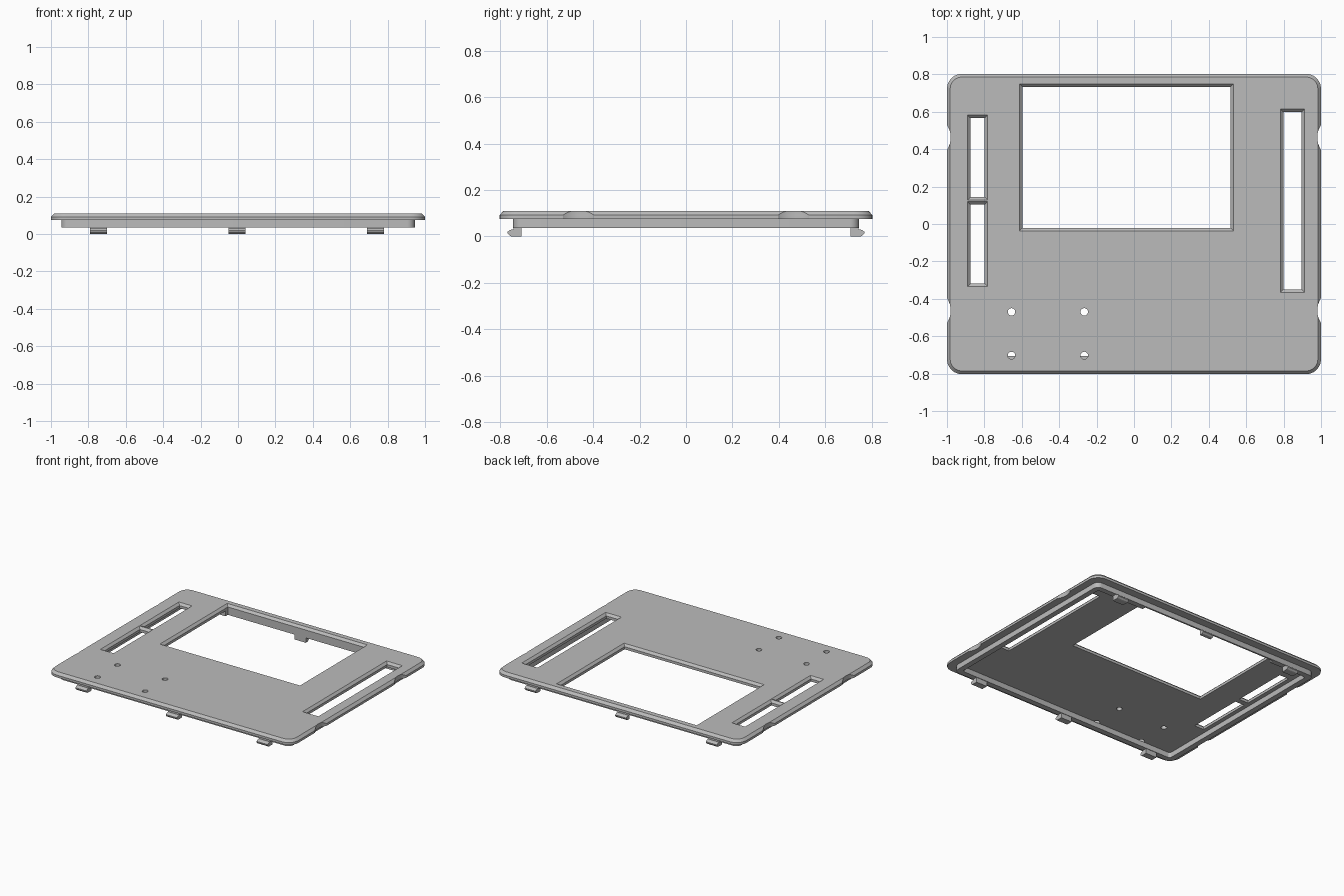
import bpy, bmesh
from math import cos, sin, pi

if "Cube" in bpy.data.objects:
    bpy.data.objects.remove(bpy.data.objects["Cube"], do_unlink=True)

grey = bpy.data.materials.new("plain grey")
grey.use_nodes = True
colour = (0.5, 0.5, 0.5, 1)
grey.diffuse_color = colour
grey.node_tree.nodes["Principled BSDF"].inputs["Base Color"].default_value = colour

TOP, EDGE, FLANGE, RIM = 0.11, 0.092, 0.075, 0.036


def outline(x0, x1, y0, y1, radius=0, steps=6):
    """Counter-clockwise rectangle with optional rounded corners."""
    if not radius:
        return [(x0, y0), (x1, y0), (x1, y1), (x0, y1)]
    corners = [(x1, y1), (x0, y1), (x0, y0), (x1, y0)]
    points = []
    for i, (x, y) in enumerate(corners):
        cx = x - radius if x == x1 else x + radius
        cy = y - radius if y == y1 else y + radius
        for s in range(steps + 1):
            a = (i + s / steps) * pi / 2
            points.append((cx + radius * cos(a), cy + radius * sin(a)))
    return points


def circle(x, y, radius, sides):
    return [(x + radius * cos(2 * pi * i / sides), y + radius * sin(2 * pi * i / sides))
            for i in range(sides)]


def loft(name, sections):
    """Closed solid through a list of (outline, height) sections."""
    bm = bmesh.new()
    rings = [[bm.verts.new((x, y, z)) for x, y in pts] for pts, z in sections]
    for a, b in zip(rings, rings[1:]):
        n = len(a)
        for i in range(n):
            j = (i + 1) % n
            bm.faces.new((a[i], a[j], b[j], b[i]))
    bm.faces.new(rings[0][::-1])
    bm.faces.new(rings[-1])
    return finish(name, bm)


def finish(name, bm):
    bmesh.ops.recalc_face_normals(bm, faces=bm.faces[:])
    mesh = bpy.data.meshes.new(name)
    bm.to_mesh(mesh)
    bm.free()
    mesh.materials.append(grey)
    obj = bpy.data.objects.new(name, mesh)
    bpy.context.collection.objects.link(obj)
    return obj


def cut(obj, cutter):
    mod = obj.modifiers.new("cut", "BOOLEAN")
    mod.operation = "DIFFERENCE"
    mod.solver = "EXACT"
    mod.object = cutter
    bpy.context.view_layer.objects.active = obj
    bpy.ops.object.modifier_apply(modifier=mod.name)


def slab(hx, hy, radius):
    return outline(-hx, hx, -hy, hy, radius)


# Panel: recessed underside, rim wall, flange and chamfered top
panel = loft("panel", [
    (slab(0.905, 0.705, 0.02), FLANGE),
    (slab(0.905, 0.705, 0.02), RIM),
    (slab(0.945, 0.745, 0.04), RIM),
    (slab(0.945, 0.745, 0.04), FLANGE),
    (slab(1.0, 0.803, 0.08), FLANGE),
    (slab(1.0, 0.803, 0.08), EDGE),
    (slab(0.983, 0.786, 0.063), TOP),
])

# Snap clips under the front and back rim
profile = [(0.709, 0.045), (0.743, 0.045), (0.743, 0.031), (0.758, 0.028),
           (0.768, 0.02), (0.768, 0.012), (0.758, 0.002), (0.75, 0), (0.709, 0)]
clips = {}
for side, sign in (("front", -1), ("back", 1)):
    for place, x in (("right", -0.745), ("middle", -0.005), ("left", 0.735)):
        bm = bmesh.new()
        face = bm.faces.new([bm.verts.new((x - 0.045, sign * y, z)) for y, z in profile])
        ext = bmesh.ops.extrude_face_region(bm, geom=[face])
        moved = [v for v in ext["geom"] if isinstance(v, bmesh.types.BMVert)]
        bmesh.ops.translate(bm, verts=moved, vec=(0.09, 0, 0))
        clips[side, place] = finish(f"{side}_{place}_clip", bm)

# Openings with a chamfered top edge
openings = {
    "screen": (-0.612, 0.532, -0.037, 0.749),
    "left_slot": (0.783, 0.912, -0.366, 0.614),
    "right_back_slot": (-0.89, -0.782, 0.128, 0.582),
    "right_front_slot": (-0.89, -0.782, -0.334, 0.12),
}
cutters = []
for name, (x0, x1, y0, y1) in openings.items():
    def grown(d):
        return outline(x0 - d, x1 + d, y0 - d, y1 + d)
    cutter = loft(name + "_cutter", [(grown(-0.016), -0.1), (grown(-0.016), TOP - 0.016),
                                     (grown(0.003), TOP + 0.003)])
    cutters.append(cutter)
    if name == "screen":
        cut(clips["back", "middle"], cutter)

# Screw holes through the plate only
for x in (-0.655, -0.266):
    for y in (-0.47, -0.703):
        pts = circle(x, y, 0.02, 20)
        cutters.append(loft("hole_cutter", [(pts, FLANGE - 0.01 if y > -0.6 else FLANGE), (pts, 0.2)]))

# Finger notches in the side edges
for x in (-1.1, 1.1):
    for y in (-0.463, 0.463):
        pts = circle(x, y, 0.12, 48)
        cutters.append(loft("notch_cutter", [(pts, 0.05), (pts, 0.2)]))

for cutter in cutters:
    cut(panel, cutter)
for cutter in cutters:
    bpy.data.objects.remove(cutter, do_unlink=True)

# Smooth the rounded corners, keep hard edges
bpy.ops.object.select_all(action="DESELECT")
panel.select_set(True)
bpy.context.view_layer.objects.active = panel
bpy.ops.object.shade_smooth_by_angle(angle=0.45)
